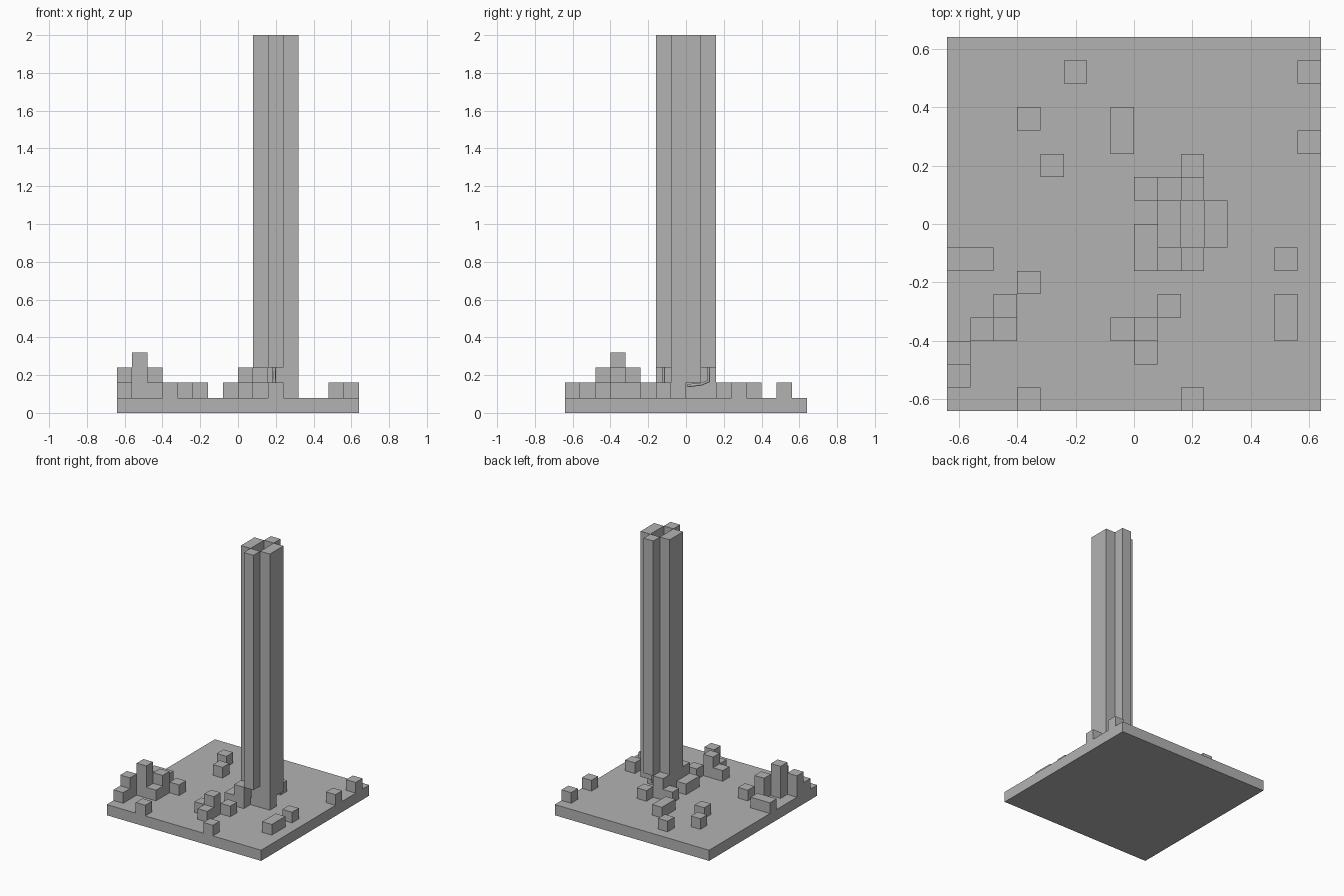
import bpy
import bmesh
from mathutils import Matrix, Vector

U = 0.08   # edge length of one cube unit

cube = bpy.data.objects.get("Cube")
if cube:
    bpy.data.objects.remove(cube, do_unlink=True)

grey = bpy.data.materials.new("stone grey")
grey.use_nodes = True
colour = (0.45, 0.45, 0.45, 1)
grey.diffuse_color = colour
grey.node_tree.nodes["Principled BSDF"].inputs["Base Color"].default_value = colour


def boxes(name, cells):
    """Boxes in cube units: (x, y, z, width, depth, height) from the low corner."""
    bm = bmesh.new()
    for x, y, z, w, d, h in cells:
        centre = Vector((x + w / 2, y + d / 2, z + h / 2)) * U
        size = Matrix.Diagonal((w * U, d * U, h * U, 1))
        bmesh.ops.create_cube(bm, size=1, matrix=Matrix.Translation(centre) @ size)
    mesh = bpy.data.meshes.new(name)
    bm.to_mesh(mesh)
    bm.free()
    mesh.materials.append(grey)
    obj = bpy.data.objects.new(name, mesh)
    bpy.context.collection.objects.link(obj)
    return obj


def cord(name, points):
    """Thin bent tube through the points, in cube units."""
    curve = bpy.data.curves.new(name, 'CURVE')
    curve.dimensions = '3D'
    curve.bevel_depth = 0.009
    curve.bevel_resolution = 1
    curve.use_fill_caps = True
    spline = curve.splines.new('POLY')
    spline.points.add(len(points) - 1)
    for p, co in zip(spline.points, points):
        p.co = (*(Vector(co) * U), 1)
    curve.materials.append(grey)
    bpy.context.collection.objects.link(bpy.data.objects.new(name, curve))


# Ground slab
boxes("ground_slab", [(-8, -8, 0, 16, 16, 1)])

# Cross-shaped tower with a recessed core
boxes("tower_left_arm", [(3, -1, 2, 1, 2, 23)])
boxes("tower_right_arm", [(1, -1, 1, 1, 2, 24)])
boxes("tower_front_arm", [(2, -2, 3, 1, 1, 22)])
boxes("tower_back_arm", [(2, 1, 3, 1, 1, 22)])
boxes("tower_core", [(2, -1, 2, 1, 2, 22)])
boxes("tower_foot", [(2, -1, 1, 2, 1, 1)])

# Thin cords under the front and back arms
cord("front_cord", [(2.4, -1.5, 3), (2.4, -1.5, 2)])
cord("back_cord", [(2.4, 1.5, 3), (2.4, 1.5, 2.1), (2.4, 1, 1.9), (2.4, 0.1, 1.8)])

# Blocks around the tower base
boxes("tower_base_blocks", [
    (1, -2, 1, 1, 1, 2), (1, 1, 1, 1, 1, 2),
    (0, -2, 1, 1, 2, 1), (0, 1, 1, 1, 1, 1), (2, 2, 1, 1, 1, 1)])

# Stepped pile near the front corner
boxes("stepped_pile", [
    (-8, -7, 1, 1, 1, 1), (-8, -6, 1, 1, 1, 2), (-7, -5, 1, 1, 1, 3),
    (-6, -5, 1, 1, 1, 1), (-6, -4, 1, 1, 1, 2), (-5, -3, 1, 1, 1, 1)])

# Small cluster in front of the tower
boxes("front_cluster", [
    (-1, -5, 1, 1, 1, 1), (0, -5, 1, 1, 1, 2),
    (0, -6, 1, 1, 1, 1), (1, -4, 1, 1, 1, 1)])

# Loose single blocks, then the two-unit ones
singles = [(-3, 6), (7, 6), (7, 3), (-5, 4), (-4, 2), (6, -2), (-5, -8), (2, -8)]
boxes("loose_blocks", [(x, y, 1, 1, 1, 1) for x, y in singles])
boxes("long_blocks", [(-8, -2, 1, 2, 1, 1), (6, -5, 1, 1, 2, 1), (-1, 3, 1, 1, 2, 1)])
